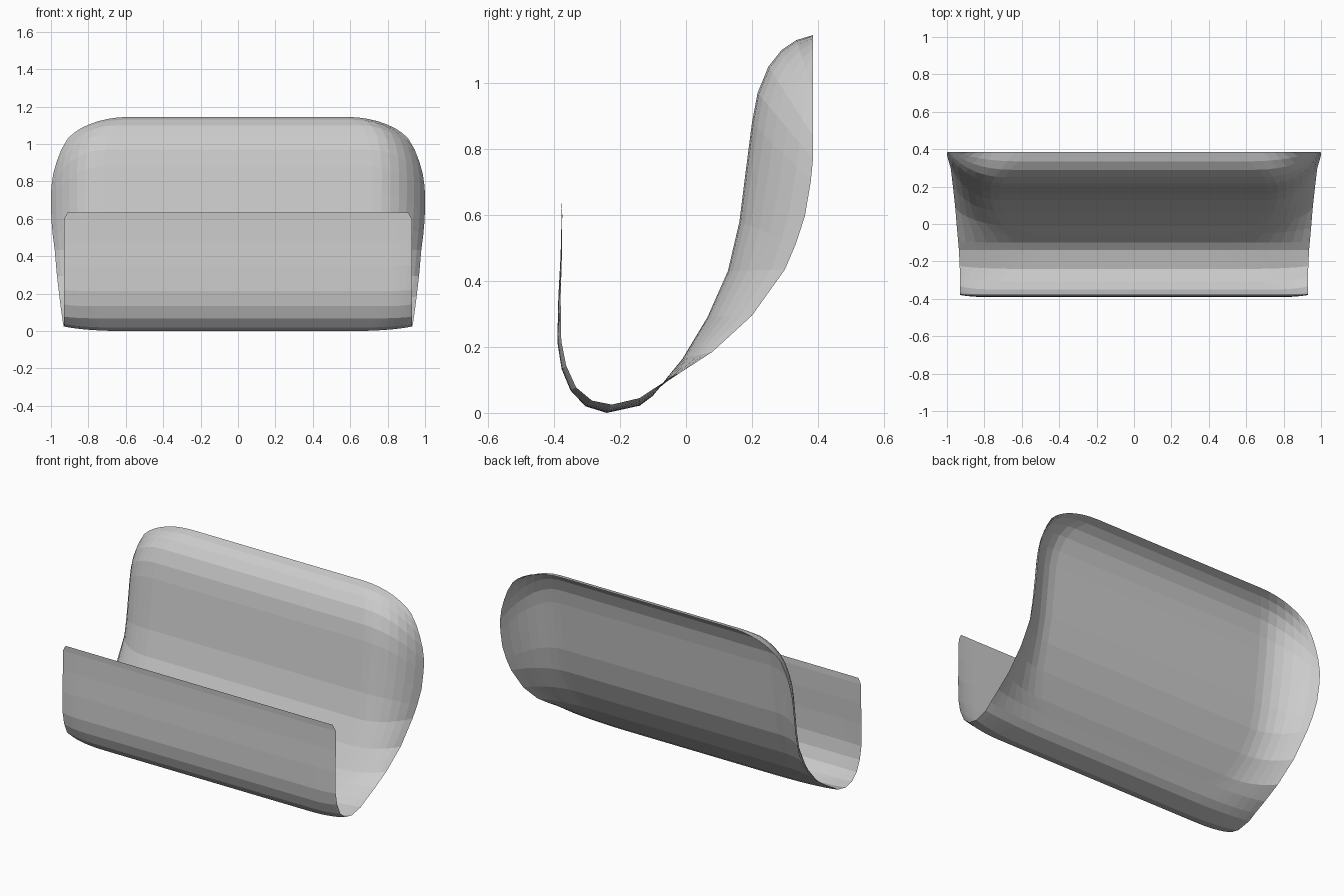
import bpy, bmesh, math

# Each row: centre (y, z), side edge (x, y, z), x where the side bend starts
ROWS = [
    (0.385, 1.145, 0.910, 0.385, 1.030, 0.58),
    (0.335, 1.130, 0.945, 0.385, 0.970, 0.62),
    (0.290, 1.100, 0.970, 0.385, 0.905, 0.66),
    (0.250, 1.050, 0.988, 0.385, 0.840, 0.69),
    (0.217, 0.970, 0.998, 0.385, 0.770, 0.71),
    (0.200, 0.880, 1.000, 0.378, 0.700, 0.72),
    (0.182, 0.740, 0.998, 0.360, 0.595, 0.72),
    (0.162, 0.580, 0.990, 0.332, 0.510, 0.72),
    (0.127, 0.430, 0.980, 0.300, 0.435, 0.72),
    (0.065, 0.290, 0.968, 0.200, 0.295, 0.70),
    (-0.010, 0.165, 0.955, 0.080, 0.185, 0.65),
    (-0.055, 0.110, 0.947, -0.020, 0.120, 0.55),
    (-0.100, 0.052, 0.940, -0.095, 0.075, 0.50),
    (-0.140, 0.022, 0.936, -0.140, 0.045, 0.50),
    (-0.240, 0.000, 0.932, -0.225, 0.025, 0.60),
    (-0.305, 0.020, 0.930, -0.285, 0.037, 0.70),
    (-0.350, 0.068, 0.930, -0.333, 0.077, 0.75),
    (-0.377, 0.133, 0.930, -0.363, 0.143, 0.78),
    (-0.390, 0.215, 0.930, -0.378, 0.218, 0.80),
    (-0.387, 0.350, 0.930, -0.380, 0.350, 0.80),
    (-0.380, 0.480, 0.930, -0.376, 0.480, 0.80),
    (-0.377, 0.600, 0.930, -0.375, 0.600, 0.80),
    (-0.379, 0.635, 0.910, -0.378, 0.635, 0.80),
]
BEND = math.radians(62)
STEPS = 7


def half_row(cy, cz, ex, ey, ez, x0):
    """Points from the centre line out to the right side edge."""
    pts = [(0, cy, cz), (x0 / 2, cy, cz)]
    for k in range(STEPS + 1):
        a = BEND * k / STEPS
        u = math.sin(a) / math.sin(BEND)
        w = (1 - math.cos(a)) / (1 - math.cos(BEND))
        pts.append((x0 + (ex - x0) * u, cy + (ey - cy) * w, cz + (ez - cz) * w))
    return pts


# Curved sheet: high dished back, rounded trough and front lip
bm = bmesh.new()
grid = []
for row in ROWS:
    right = half_row(*row)
    left = [(-x, y, z) for x, y, z in reversed(right[1:])]
    grid.append([bm.verts.new(p) for p in left + right])
for r0, r1 in zip(grid, grid[1:]):
    for j in range(len(r0) - 1):
        bm.faces.new((r0[j], r1[j], r1[j + 1], r0[j + 1]))
bmesh.ops.recalc_face_normals(bm, faces=bm.faces)
mesh = bpy.data.meshes.new("curved_shell")
bm.to_mesh(mesh)
bm.free()
shell = bpy.data.objects.new("curved_shell", mesh)
bpy.context.collection.objects.link(shell)
